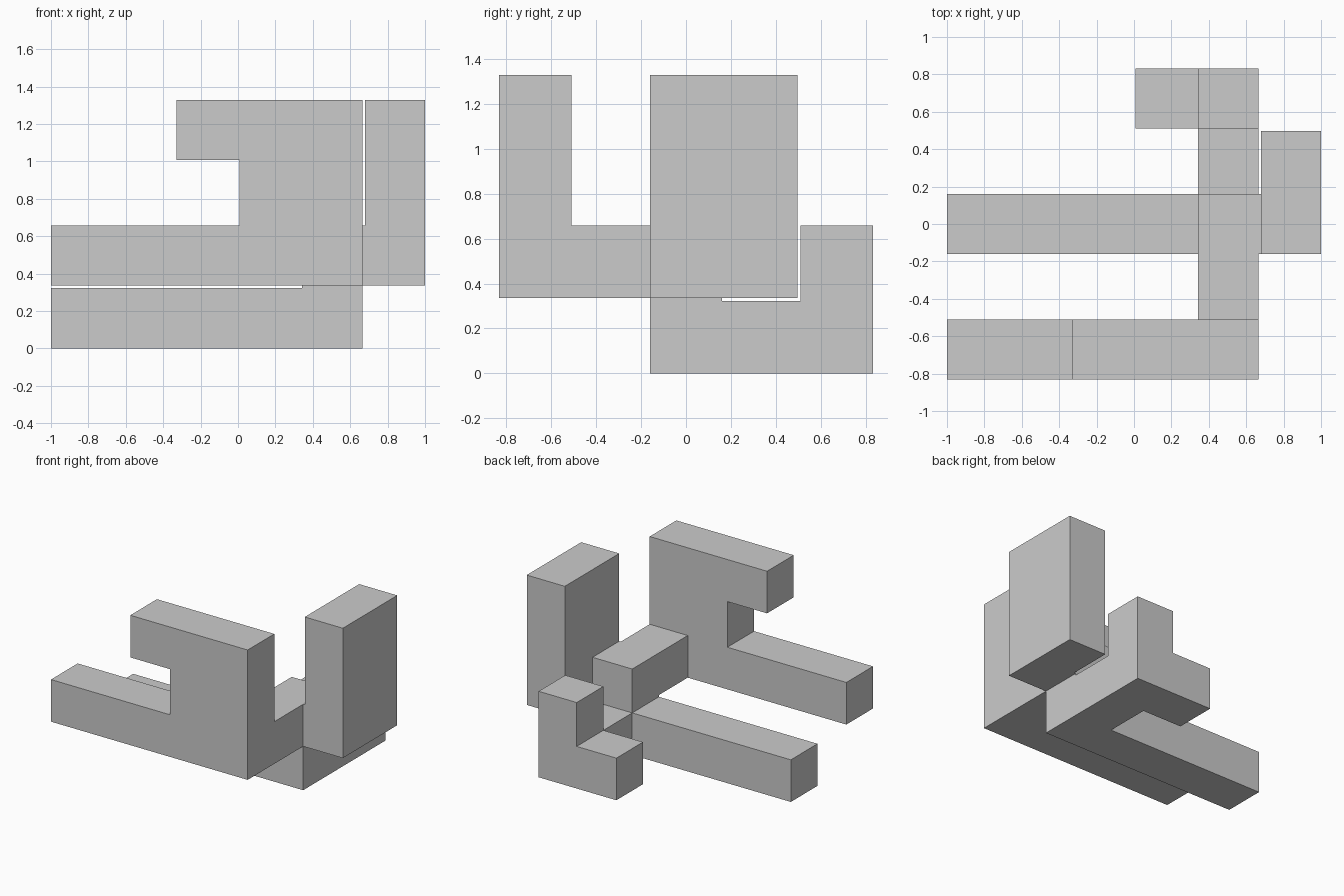
import bpy, bmesh, math
from itertools import product

if "Cube" in bpy.data.objects:
    bpy.data.objects.remove(bpy.data.objects["Cube"])

U = 2 / 5.96            # cubic cell size
GAP = 0.02 * U          # inset of every outer face

# Bars of the block piece as inclusive cell ranges: (x, y, z)
BARS = [
    ((0, 4), (0, 0), (1, 1)),   # front long bar
    ((3, 4), (0, 0), (1, 3)),   # front upright
    ((2, 4), (0, 0), (3, 3)),   # front upper hook
    ((4, 4), (0, 2), (1, 1)),   # cross arm
    ((5, 5), (2, 3), (1, 3)),   # right tall block
    ((0, 4), (2, 2), (0, 0)),   # lower long bar
    ((4, 4), (2, 4), (0, 0)),   # lower cross arm
    ((3, 4), (4, 4), (0, 0)),   # back foot
    ((4, 4), (4, 4), (0, 1)),   # back stub
]
cells = set()
for bar in BARS:
    cells.update(product(*(range(a, b + 1) for a, b in bar)))

# Even slots are cell cores, odd slots the thin joints between neighbours
def filled(slot):
    near = [(s // 2,) if s % 2 == 0 else (s // 2, s // 2 + 1) for s in slot]
    return all(c in cells for c in product(*near))

OFFSET = (-3 * U, -2.5 * U, -GAP)

def coord(axis, line):
    cell, side = divmod(line, 2)
    return OFFSET[axis] + cell * U + (U - GAP if side else GAP)

solid = {s for s in product(range(11), range(9), range(7)) if filled(s)}

# Skin the exposed faces, then merge coplanar ones into clean flat sides
bm = bmesh.new()
verts = {}

def vert(key):
    if key not in verts:
        verts[key] = bm.verts.new([coord(a, key[a]) for a in range(3)])
    return verts[key]

for slot in solid:
    for axis, side in product(range(3), (0, 1)):
        other = list(slot)
        other[axis] += 1 if side else -1
        if tuple(other) in solid:
            continue
        u, v = (axis + 1) % 3, (axis + 2) % 3
        loop = []
        for du, dv in ((0, 0), (1, 0), (1, 1), (0, 1)):
            key = list(slot)
            key[axis] += side
            key[u] += du
            key[v] += dv
            loop.append(vert(tuple(key)))
        bm.faces.new(loop if side else loop[::-1])

bmesh.ops.dissolve_limit(bm, angle_limit=math.radians(1),
                         verts=bm.verts[:], edges=bm.edges[:])
mesh = bpy.data.meshes.new("interlocking_block")
bm.to_mesh(mesh)
bm.free()
bpy.context.collection.objects.link(
    bpy.data.objects.new("interlocking_block", mesh))
